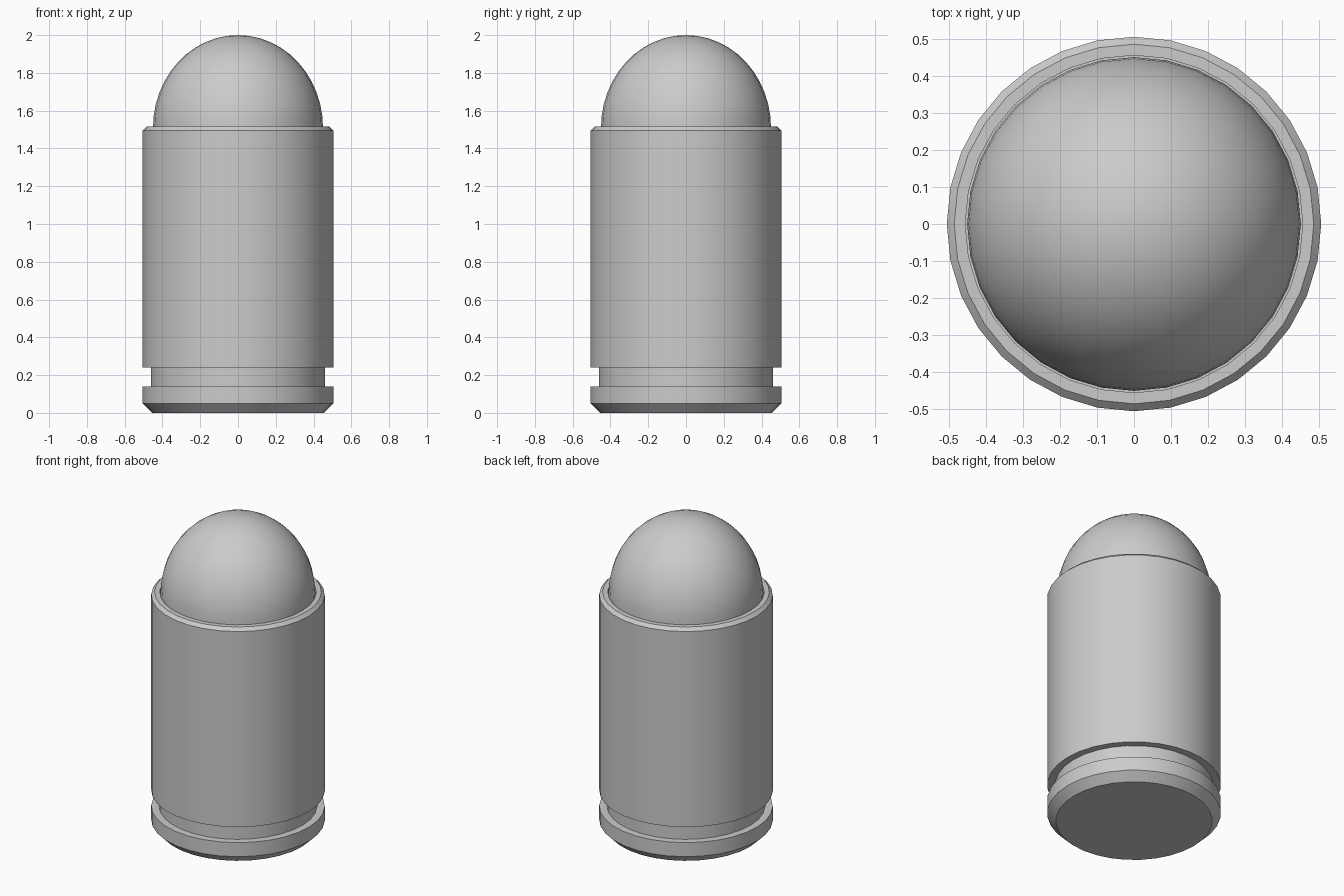
import bpy, bmesh, math
from mathutils import Vector

cube = bpy.data.objects.get("Cube")
if cube:
    bpy.data.objects.remove(cube, do_unlink=True)

SIDES = 32

grey = bpy.data.materials.new("plain grey")
grey.use_nodes = True
colour = (0.6, 0.6, 0.6, 1)
grey.diffuse_color = colour
grey.node_tree.nodes["Principled BSDF"].inputs["Base Color"].default_value = colour


def lathe(name, profile):
    """Spin a (radius, height) profile about z; it starts and ends on the axis."""
    bm = bmesh.new()
    verts = [bm.verts.new((r, 0, z)) for r, z in profile]
    edges = [bm.edges.new(pair) for pair in zip(verts, verts[1:])]
    bmesh.ops.spin(bm, geom=verts + edges, cent=(0, 0, 0), axis=(0, 0, 1),
                   angle=math.tau, steps=SIDES, use_duplicate=False)
    bmesh.ops.remove_doubles(bm, verts=bm.verts, dist=0.0002)
    bmesh.ops.recalc_face_normals(bm, faces=bm.faces)
    mesh = bpy.data.meshes.new(name)
    bm.to_mesh(mesh)
    bm.free()
    mesh.materials.append(grey)
    obj = bpy.data.objects.new(name, mesh)
    bpy.context.collection.objects.link(obj)
    bpy.ops.object.select_all(action='DESELECT')
    obj.select_set(True)
    bpy.context.view_layer.objects.active = obj
    bpy.ops.object.shade_smooth_by_angle(angle=math.radians(30))
    return obj


# Casing: bevelled base rim, groove, straight wall, chamfered lip, shallow mouth
lathe("casing", [
    (0, 0), (0.455, 0), (0.505, 0.05), (0.505, 0.14), (0.46, 0.14),
    (0.46, 0.24), (0.505, 0.24), (0.505, 1.495), (0.485, 1.515),
    (0.455, 1.515), (0.455, 1.45), (0, 1.45),
])

# Rounded tip: a slightly tall dome with a short shank seated in the mouth
RINGS = 12
dome = [(0, 1.45), (0.45, 1.45)]
for i in range(RINGS + 1):
    a = math.pi / 2 * i / RINGS
    dome.append((0.45 * math.cos(a), 1.51 + 0.49 * math.sin(a)))
lathe("rounded_tip", dome)
